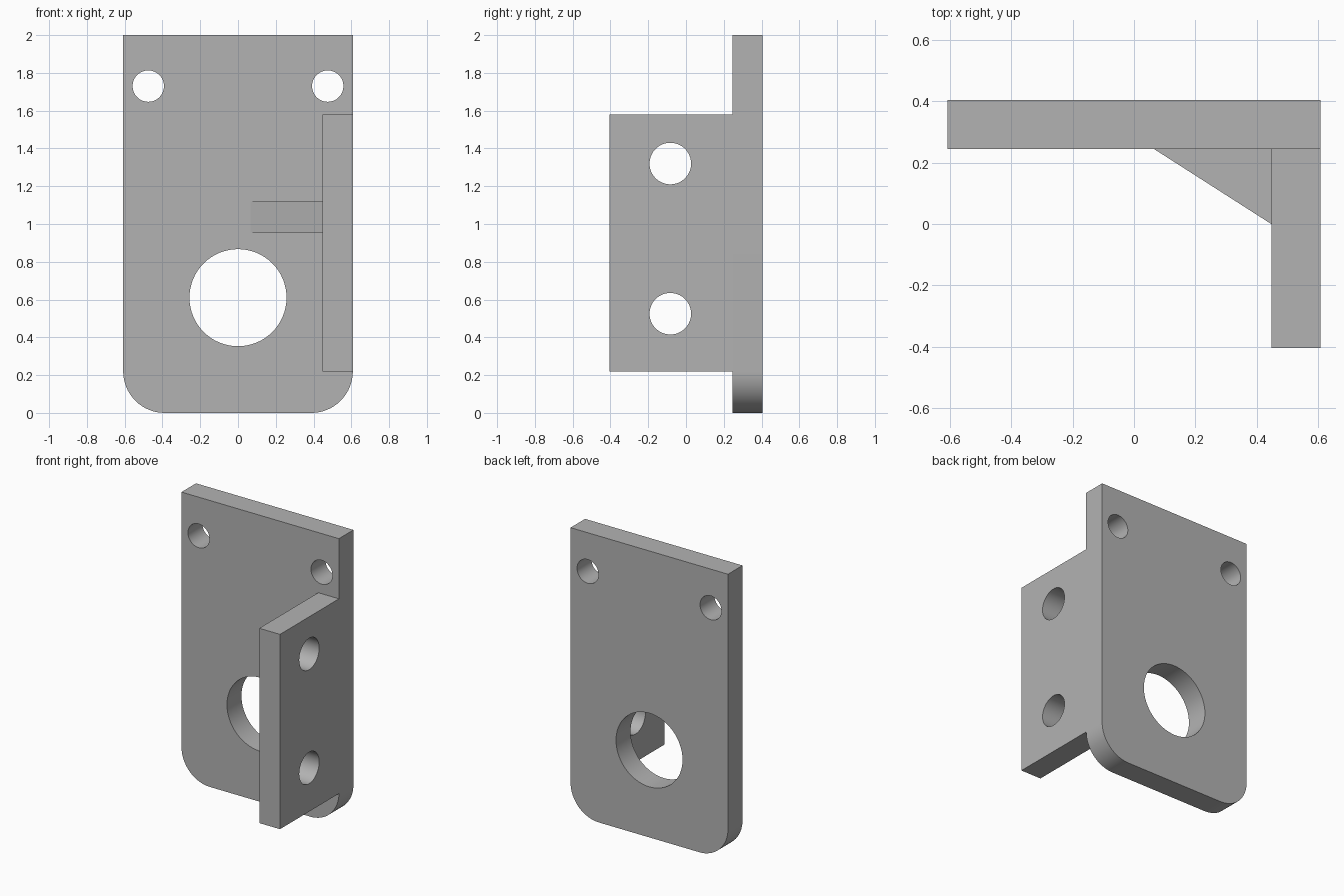
import bpy, bmesh
from math import pi
from mathutils import Matrix, Vector

cube = bpy.data.objects.get("Cube")
if cube:
    bpy.data.objects.remove(cube, do_unlink=True)

# Overall dimensions
HALF_W, HEIGHT = 0.608, 2.0
FRONT, BACK = -0.405, 0.405
THICK = 0.16
PLATE_FRONT = BACK - THICK
FLANGE_INNER = HALF_W - THICK
CORNER = 0.22

steel = bpy.data.materials.new("plain grey")
steel.use_nodes = True
grey = (0.45, 0.45, 0.45, 1)
steel.diffuse_color = grey
steel.node_tree.nodes["Principled BSDF"].inputs["Base Color"].default_value = grey


def make_object(name, bm):
    bmesh.ops.recalc_face_normals(bm, faces=bm.faces[:])
    mesh = bpy.data.meshes.new(name)
    bm.to_mesh(mesh)
    bm.free()
    mesh.materials.append(steel)
    obj = bpy.data.objects.new(name, mesh)
    bpy.context.collection.objects.link(obj)
    return obj


def prism(name, profile, offset, round_corners=()):
    """Extrude a flat profile; round chosen edges by their bottom corners."""
    bm = bmesh.new()
    face = bm.faces.new([bm.verts.new(p) for p in profile])
    if round_corners:
        corners = [v for v in bm.verts if v.co.z < 0.001]
        bmesh.ops.bevel(bm, geom=corners, offset=CORNER, segments=16,
                        profile=0.5, affect='VERTICES')
    extruded = bmesh.ops.extrude_face_region(bm, geom=bm.faces[:])["geom"]
    moved = [g for g in extruded if isinstance(g, bmesh.types.BMVert)]
    bmesh.ops.translate(bm, verts=moved, vec=offset)
    return make_object(name, bm)


def drill(obj, axis, holes):
    """Cut round holes (centre, radius) through a part along x or y."""
    bm = bmesh.new()
    turn = Matrix.Rotation(pi / 2, 4, 'Y' if axis == 'X' else 'X')
    for centre, radius in holes:
        bmesh.ops.create_cone(bm, cap_ends=True, segments=64, radius1=radius,
                              radius2=radius, depth=THICK * 2,
                              matrix=Matrix.Translation(centre) @ turn)
    cutter = make_object("hole_cutter", bm)
    cutter.hide_render = True
    cut = obj.modifiers.new("holes", 'BOOLEAN')
    cut.operation, cut.solver, cut.object = 'DIFFERENCE', 'EXACT', cutter
    bpy.context.view_layer.objects.active = obj
    bpy.ops.object.modifier_apply(modifier=cut.name)
    bpy.data.objects.remove(cutter, do_unlink=True)


# Back plate with rounded lower corners, two bolt holes and a large bore
plate = prism("back_plate",
              [(-HALF_W, PLATE_FRONT, 0), (HALF_W, PLATE_FRONT, 0),
               (HALF_W, PLATE_FRONT, HEIGHT), (-HALF_W, PLATE_FRONT, HEIGHT)],
              (0, THICK, 0), round_corners=True)
mid_y = BACK - THICK / 2
drill(plate, 'Y', [(Vector((x, mid_y, 1.73)), 0.083) for x in (-0.475, 0.475)]
      + [(Vector((0, mid_y, 0.61)), 0.257)])

# Side flange with two bolt holes
low, high = 0.22, 1.58
flange = prism("side_flange",
               [(FLANGE_INNER, FRONT, low), (FLANGE_INNER, PLATE_FRONT, low),
                (FLANGE_INNER, PLATE_FRONT, high), (FLANGE_INNER, FRONT, high)],
               (THICK, 0, 0))
mid_x = HALF_W - THICK / 2
drill(flange, 'X', [(Vector((mid_x, -0.083, z)), 0.11) for z in (0.525, 1.32)])

# Triangular gusset bracing the inside corner
gusset = prism("gusset",
               [(0.065, PLATE_FRONT, 0.955), (FLANGE_INNER, 0, 0.955),
                (FLANGE_INNER, PLATE_FRONT, 0.955)],
               (0, 0, 0.165))

# Smooth bores and corners, crisp edges elsewhere
for part in (plate, flange, gusset):
    bpy.ops.object.select_all(action='DESELECT')
    part.select_set(True)
    bpy.context.view_layer.objects.active = part
    bpy.ops.object.shade_smooth_by_angle(angle=pi / 6)
